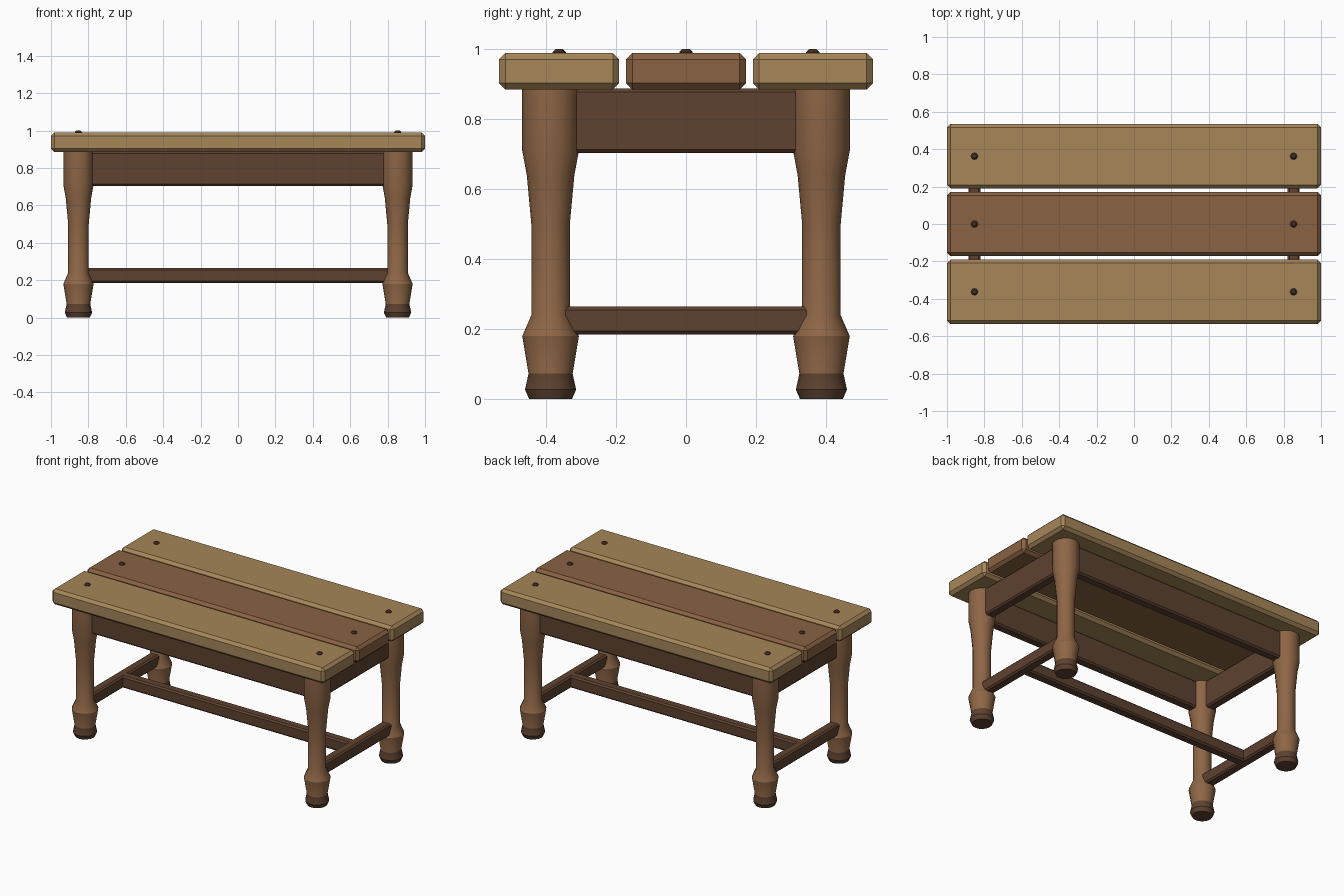
import bpy, bmesh, math

if "Cube" in bpy.data.objects:
    bpy.data.objects.remove(bpy.data.objects["Cube"])


def srgb(r, g, b):
    return [((c / 255 + 0.055) / 1.055) ** 2.4 for c in (r, g, b)] + [1]


def material(name, rgb):
    m = bpy.data.materials.new(name)
    m.diffuse_color = srgb(*rgb)
    m.use_nodes = True
    m.node_tree.nodes["Principled BSDF"].inputs["Base Color"].default_value = m.diffuse_color
    return m


LIGHT = material("light oak", (166, 134, 89))
MID = material("red brown wood", (138, 98, 67))
LEG = material("leg brown", (142, 102, 70))
DARK = material("dark brown wood", (94, 66, 48))
BOLT = material("bolt brown", (72, 50, 38))


def make(name, bm, *mats):
    bmesh.ops.recalc_face_normals(bm, faces=bm.faces)
    me = bpy.data.meshes.new(name)
    bm.to_mesh(me)
    bm.free()
    for m in mats:
        me.materials.append(m)
    ob = bpy.data.objects.new(name, me)
    bpy.context.collection.objects.link(ob)
    return ob


def beam(name, loc, size, bevel, mat):
    """Chamfered board given by centre and full size."""
    bm = bmesh.new()
    bmesh.ops.create_cube(bm, size=1)
    for v in bm.verts:
        v.co = [v.co[i] * size[i] for i in range(3)]
    bmesh.ops.bevel(bm, geom=bm.edges[:], offset=bevel, segments=1, affect='EDGES')
    ob = make(name, bm, mat)
    ob.location = loc
    return ob


def lathe(name, profile, sides, loc, mats, dark_below=None):
    """Solid of revolution from (radius, z) points."""
    bm = bmesh.new()
    rings = [[bm.verts.new((r * math.cos(a), r * math.sin(a), z))
              for a in (2 * math.pi * k / sides for k in range(sides))]
             for r, z in profile]
    for lo, hi in zip(rings, rings[1:]):
        for k in range(sides):
            j = (k + 1) % sides
            bm.faces.new((lo[k], lo[j], hi[j], hi[k]))
    bm.faces.new(rings[0][::-1])
    bm.faces.new(rings[-1])
    if dark_below:
        for f in bm.faces:
            f.material_index = int(f.calc_center_median().z < dark_below)
    ob = make(name, bm, *mats)
    ob.location = loc
    return ob


def smooth(ob, degrees):
    bpy.ops.object.select_all(action='DESELECT')
    ob.select_set(True)
    bpy.context.view_layer.objects.active = ob
    bpy.ops.object.shade_smooth_by_angle(angle=math.radians(degrees))


LX, LY = 0.853, 0.387

# Table top planks
for name, y, mat in (("front_plank", -0.3625, LIGHT), ("middle_plank", 0, MID),
                     ("back_plank", 0.3625, LIGHT)):
    beam(name, (0, y, 0.937), (2, 0.343, 0.104), 0.018, mat)
    # Bolt heads at both ends of each plank
    for x in (-LX, LX):
        lathe("bolt_head", [(0.019, 0.98), (0.019, 0.992), (0.011, 1.0)], 8,
              (x, y, 0), [BOLT])

# Turned legs with dark feet
LEG_PROFILE = [(0.061, 0), (0.073, 0.027), (0.063, 0.073), (0.081, 0.18),
               (0.055, 0.24), (0.055, 0.5), (0.068, 0.64), (0.081, 0.71),
               (0.081, 0.887)]
for x in (-LX, LX):
    for y in (-LY, LY):
        smooth(lathe("leg", LEG_PROFILE, 16, (x, y, 0), [LEG, DARK], 0.073), 30)

# Aprons under the top
for s in (-1, 1):
    beam("long_apron", (0, s * LY, 0.796), (2 * LX, 0.065, 0.184), 0.01, DARK)
    beam("end_apron", (s * LX, 0, 0.796), (0.065, 2 * LY, 0.184), 0.01, DARK)
    # End stretchers between the legs
    beam("end_stretcher", (s * LX, 0, 0.225), (0.065, 2 * LY, 0.08), 0.01, DARK)

# Long centre stretcher
beam("centre_stretcher", (0, 0, 0.225), (2 * LX, 0.065, 0.08), 0.01, DARK)
